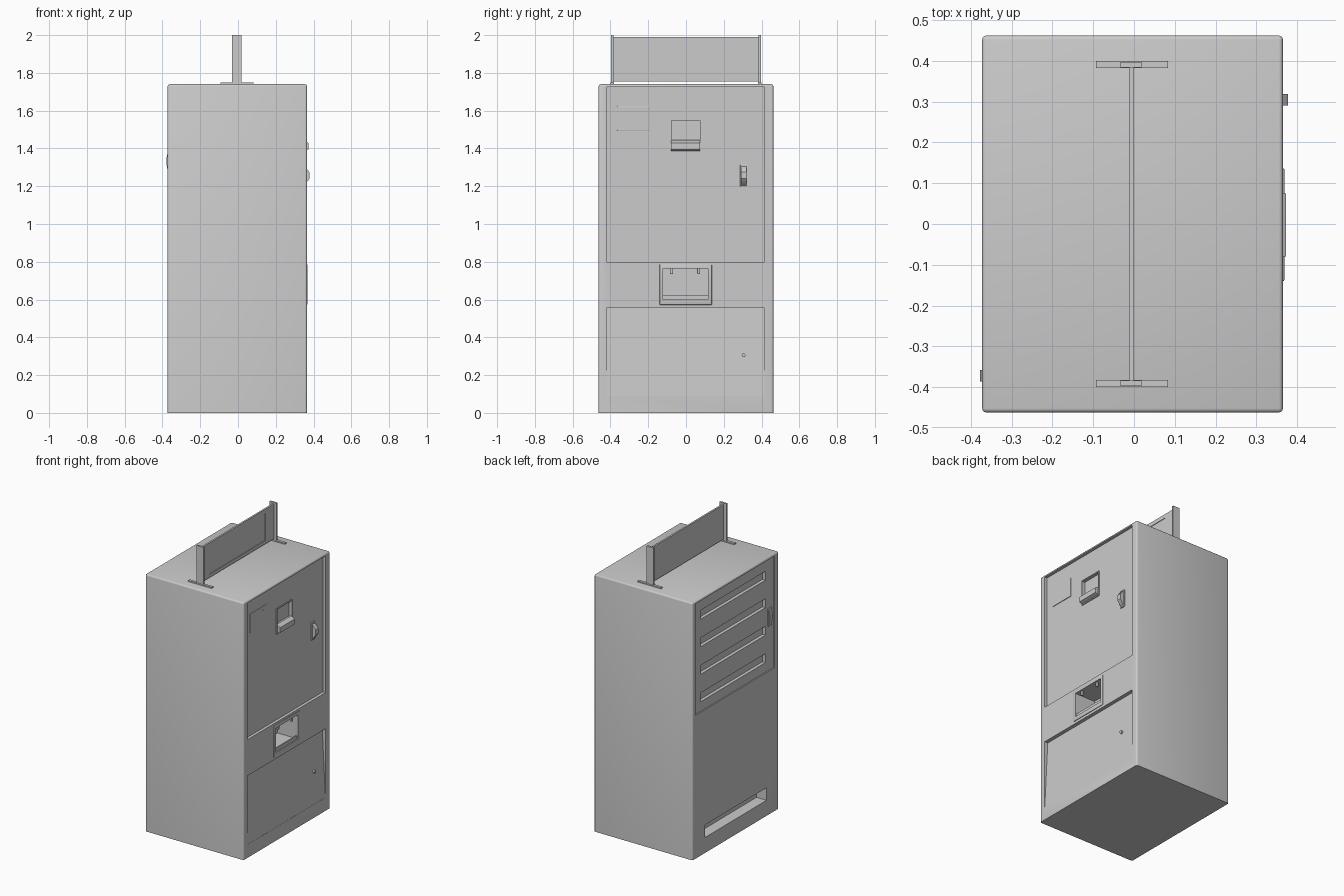
import bpy
import bmesh
from mathutils import Vector

default = bpy.data.objects.get("Cube")
if default:
    bpy.data.objects.remove(default, do_unlink=True)

grey = bpy.data.materials.new("plain_grey")
grey.use_nodes = True
grey.diffuse_color = (0.6, 0.6, 0.6, 1)
grey.node_tree.nodes["Principled BSDF"].inputs["Base Color"].default_value = (0.6, 0.6, 0.6, 1)


def finish(name, bm):
    bmesh.ops.recalc_face_normals(bm, faces=bm.faces)
    mesh = bpy.data.meshes.new(name)
    bm.to_mesh(mesh)
    bm.free()
    mesh.materials.append(grey)
    obj = bpy.data.objects.new(name, mesh)
    bpy.context.collection.objects.link(obj)
    return obj


def box(name, x, y, z, bevel=0, segments=2, edge_rule=None):
    """Box from three (low, high) ranges, with optional rounded edges."""
    bm = bmesh.new()
    bmesh.ops.create_cube(bm, size=1)
    for v in bm.verts:
        v.co = Vector([lo + (hi - lo) * (c + 0.5) for c, (lo, hi) in zip(v.co, (x, y, z))])
    if bevel:
        edges = [e for e in bm.edges if edge_rule is None or edge_rule(e)]
        bmesh.ops.bevel(bm, geom=edges, offset=bevel, segments=segments,
                        profile=0.5, affect='EDGES')
    return finish(name, bm)


def prism(name, profile, y):
    """Extrude an x-z profile along y."""
    bm = bmesh.new()
    face = bm.faces.new([bm.verts.new((px, y[0], pz)) for px, pz in profile])
    ext = bmesh.ops.extrude_face_region(bm, geom=[face])["geom"]
    for v in ext:
        if isinstance(v, bmesh.types.BMVert):
            v.co.y = y[1]
    return finish(name, bm)


def cut(target, cutter):
    """Subtract the cutter, then discard it."""
    cutter.hide_render = True
    mod = target.modifiers.new("cut", 'BOOLEAN')
    mod.operation = 'DIFFERENCE'
    mod.solver = 'EXACT'
    mod.object = cutter
    bpy.context.view_layer.objects.active = target
    bpy.ops.object.modifier_apply(modifier=mod.name)
    bpy.data.objects.remove(cutter, do_unlink=True)


def smooth(obj):
    bpy.ops.object.select_all(action='DESELECT')
    obj.select_set(True)
    bpy.context.view_layer.objects.active = obj
    bpy.ops.object.shade_smooth_by_angle(angle=0.6)


RIGHT, LEFT, TOP = 0.365, -0.372, 1.74
DOOR = RIGHT - 0.02
BACK_DOOR = LEFT + 0.008
DOOR_Y = (-0.42, 0.415)

# Cabinet with rounded edges everywhere except the base
cabinet = box("cabinet", (LEFT, RIGHT), (-0.462, 0.462), (0, TOP), 0.01, 3,
              lambda e: max(v.co.z for v in e.verts) > 0.1)

# Recessed upper door, slanted lower door and screen window
cut(cabinet, box("cutter", (DOOR, 0.5), DOOR_Y, (0.80, 1.725)))
cut(cabinet, prism("cutter", [(RIGHT - 0.001, 0.09), (0.5, 0.09), (0.5, 0.555), (DOOR - 0.005, 0.555)], DOOR_Y))
cut(cabinet, box("cutter", (DOOR - 0.015, 0.5), (-0.078, 0.075), (1.44, 1.548)))

# Raised tray surround and deep tray pocket
surround = box("tray_surround", (RIGHT - 0.01, RIGHT + 0.004), (-0.14, 0.137), (0.572, 0.786), 0.004)
for part in (cabinet, surround):
    cut(part, box("cutter", (RIGHT - 0.15, 0.5), (-0.122, 0.117), (0.60, 0.765)))
box("tray_lip", (RIGHT - 0.012, RIGHT - 0.004), (-0.122, 0.117), (0.60, 0.622))
for side, y in (("front", -0.077), ("rear", 0.067)):
    box("tray_tab_" + side, (RIGHT - 0.02, RIGHT - 0.005), (y - 0.008, y + 0.008), (0.735, 0.765), 0.003)

# Service side: shallow door, four louvre slots and a low vent
cut(cabinet, box("cutter", (-0.5, BACK_DOOR), (-0.417, 0.43), (0.97, 1.725)))
for i in range(4):
    z = 1.035 + 0.186 * i
    cut(cabinet, box("cutter", (-0.5, BACK_DOOR + 0.022), (-0.33, 0.365), (z, z + 0.06)))
cut(cabinet, box("cutter", (-0.5, LEFT + 0.075), (-0.33, 0.33), (0.105, 0.19)))

# Screen surround and the raised block beneath it
frame = box("screen_frame", (DOOR - 0.005, DOOR + 0.006), (-0.085, 0.08), (1.38, 1.555))
cut(frame, box("cutter", (0.2, 0.5), (-0.078, 0.075), (1.44, 1.548)))
prism("screen_ledge", [(DOOR, 1.385), (RIGHT + 0.007, 1.395), (RIGHT + 0.007, 1.43), (DOOR, 1.445)], (-0.08, 0.075))

# Card plate with its indicator
box("card_plate", (DOOR - 0.005, DOOR + 0.004), (-0.365, -0.19), (1.495, 1.625), 0.003)
box("card_indicator", (DOOR, DOOR + 0.006), (-0.235, -0.229), (1.598, 1.604))

# Door handles: backing plate, curved grip and keyhole
for name, face, out, yc, zc in (("right", DOOR, 1, 0.305, 1.255), ("left", BACK_DOOR, -1, -0.372, 1.33)):
    tip = 0.378 * out
    root = face - 0.004 * out
    y = (yc - 0.018, yc + 0.018)
    plate = face + 0.008 * out
    box(name + "_handle_plate", sorted((root, plate)), y, (zc - 0.06, zc + 0.06), 0.003)
    grip = prism(name + "_handle_grip",
                 [(root, zc - 0.055), (plate, zc - 0.05), (tip, zc - 0.015),
                  (tip, zc + 0.02), (plate, zc + 0.05), (root, zc + 0.055)],
                 (yc - 0.014, yc + 0.014))
    smooth(grip)

# Lock on the lower door
bpy.ops.mesh.primitive_cylinder_add(vertices=20, radius=0.01, depth=0.02,
                                    location=(DOOR + 0.01, 0.305, 0.305), rotation=(0, 1.5708, 0))
lock = bpy.context.object
lock.name = "lower_lock"
lock.data.materials.append(grey)
smooth(lock)

# Roof sign with a post and foot at each end
sign = box("sign_panel", (-0.012, 0), (-0.387, 0.387), (1.755, 1.99))
cut(sign, box("cutter", (-0.004, 0.1), (-0.304, 0.296), (1.778, 1.963)))
for name, s in (("front", -1), ("rear", 1)):
    box("sign_post_" + name, (-0.033, 0.018), sorted((s * 0.384, s * 0.397)), (TOP, 2.0))
    box("sign_foot_" + name, (-0.093, 0.083), sorted((s * 0.382, s * 0.4)), (TOP - 0.002, TOP + 0.008))

smooth(cabinet)
smooth(surround)
